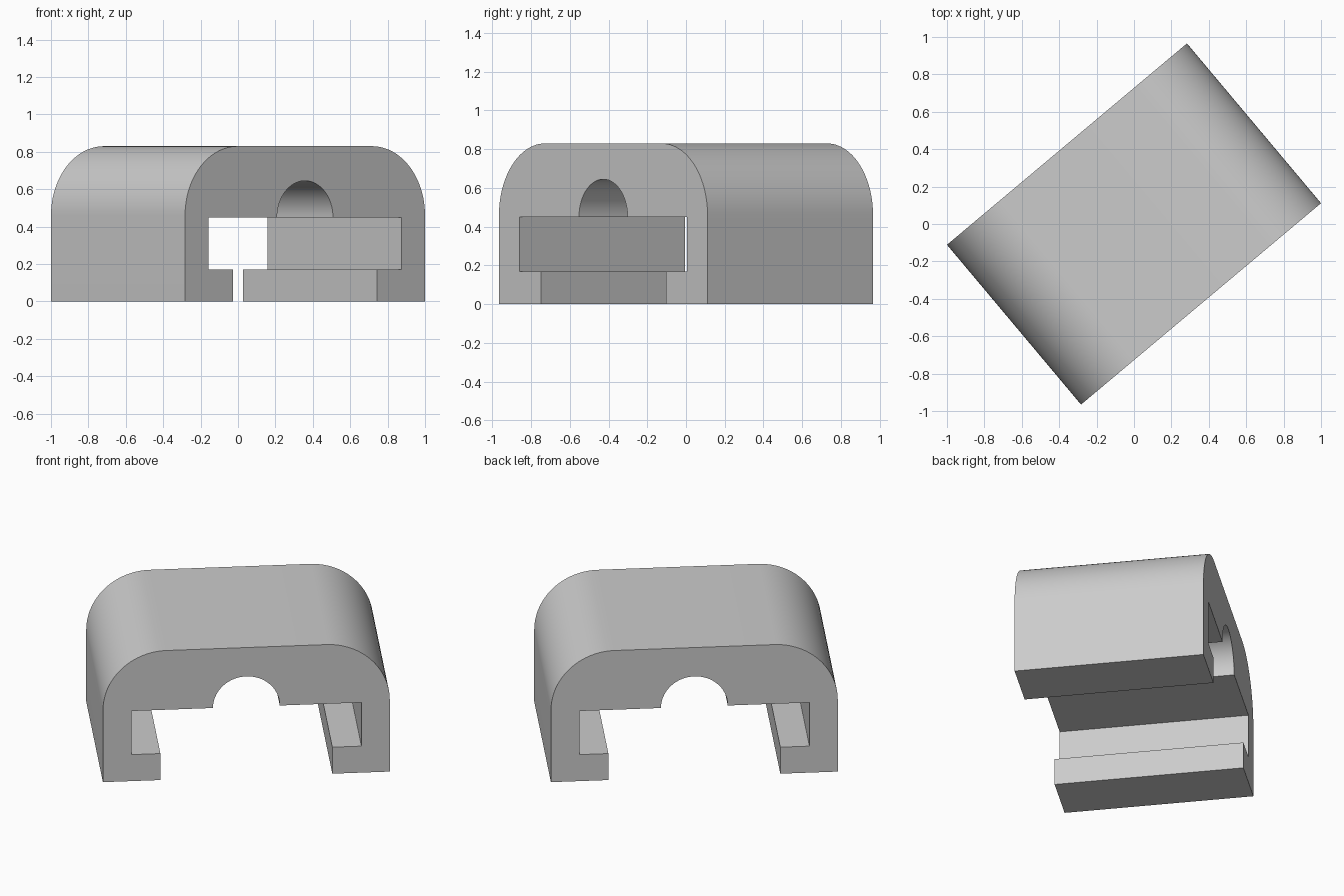
import bpy
import bmesh
from math import cos, sin, pi, radians

cube = bpy.data.objects.get("Cube")
if cube:
    bpy.data.objects.remove(cube, do_unlink=True)

# Overall sizes
HALF_W, HALF_D, HEIGHT = 0.8375, 0.5575, 0.83
CORNER, BORE = 0.37, 0.195
SLOT_HALF, LIP_HALF = 0.672, 0.502
LIP_TOP, SLOT_TOP = 0.17, 0.45


def arc(cx, cz, r, start, end, steps):
    """Points along a circular arc, angles in degrees."""
    angles = [radians(start + (end - start) * i / steps) for i in range(steps + 1)]
    return [(cx + r * cos(a), cz + r * sin(a)) for a in angles]


# Right half of the cross-section, from the bore crown round to the top
half = arc(0, SLOT_TOP, BORE, 90, 0, 20)
half += [(SLOT_HALF, SLOT_TOP), (SLOT_HALF, LIP_TOP), (LIP_HALF, LIP_TOP),
         (LIP_HALF, 0), (HALF_W, 0)]
half += arc(HALF_W - CORNER, HEIGHT - CORNER, CORNER, 0, 90, 24)
profile = half + [(-x, z) for x, z in reversed(half[1:])]

# Extrude the cross-section through the depth
bm = bmesh.new()
front = bm.faces.new([bm.verts.new((x, -HALF_D, z)) for x, z in profile])
result = bmesh.ops.extrude_face_region(bm, geom=[front], use_keep_orig=True)
moved = [v for v in result["geom"] if isinstance(v, bmesh.types.BMVert)]
bmesh.ops.translate(bm, verts=moved, vec=(0, 2 * HALF_D, 0))
bmesh.ops.recalc_face_normals(bm, faces=bm.faces)
mesh = bpy.data.meshes.new("slotted_clip")
bm.to_mesh(mesh)
bm.free()

# The clip stands turned about the vertical axis
clip = bpy.data.objects.new("slotted_clip", mesh)
bpy.context.collection.objects.link(clip)
clip.rotation_euler.z = radians(40)

# Plain grey material
grey = bpy.data.materials.new("plain grey")
grey.use_nodes = True
colour = (0.6, 0.6, 0.6, 1)
grey.diffuse_color = colour
grey.node_tree.nodes["Principled BSDF"].inputs["Base Color"].default_value = colour
mesh.materials.append(grey)

# Smooth curves, sharp edges
bpy.ops.object.select_all(action="DESELECT")
clip.select_set(True)
bpy.context.view_layer.objects.active = clip
bpy.ops.object.shade_smooth_by_angle(angle=radians(30))
